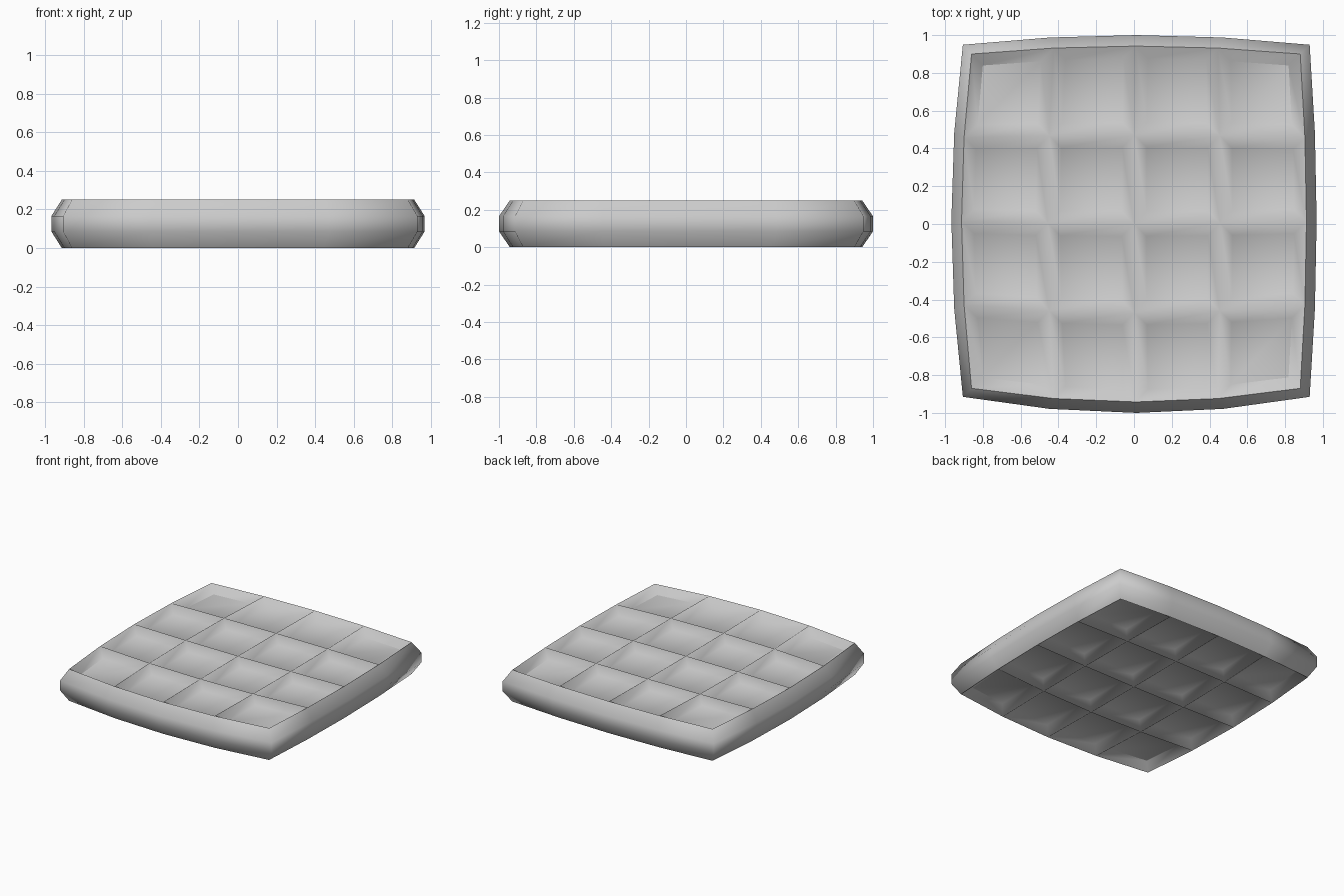
import bpy
import bmesh

cube = bpy.data.objects.get("Cube")
if cube:
    bpy.data.objects.remove(cube)

CELLS = 4
HEIGHT = 0.25

# Soft grey material
grey = bpy.data.materials.new("soft_grey")
grey.use_nodes = True
colour = (0.6, 0.6, 0.6, 1)
grey.diffuse_color = colour
bsdf = grey.node_tree.nodes["Principled BSDF"]
bsdf.inputs["Base Color"].default_value = colour
bsdf.inputs["Roughness"].default_value = 0.7


def bulged(u, v, corner, middle, shift):
    """Square coordinates mapped to a square with bowed sides."""
    x = shift[0] * v * v + u * (corner[0] + (middle[0] - corner[0]) * (1 - v * v))
    y = shift[1] * u * u + v * (corner[1] + (middle[1] - corner[1]) * (1 - u * u))
    return x, y


def inner(u, v):
    return bulged(u, v, (0.87, 0.885), (0.913, 0.942), (0.01, 0.015))


def outer(u, v):
    return bulged(u, v, (0.918, 0.932), (0.967, 1.0), (0.012, 0.017))


bm = bmesh.new()
steps = [2 * i / CELLS - 1 for i in range(CELLS + 1)]
border = ([(i, 0) for i in range(CELLS)] + [(CELLS, i) for i in range(CELLS)]
          + [(CELLS - i, CELLS) for i in range(CELLS)]
          + [(0, CELLS - i) for i in range(CELLS)])


def grid(z):
    return {(i, j): bm.verts.new((*inner(u, v), z))
            for i, u in enumerate(steps) for j, v in enumerate(steps)}


# Ridge grids on the top and underside
low, high = grid(0), grid(HEIGHT)
cells = []
for i in range(CELLS):
    for j in range(CELLS):
        keys = [(i, j), (i + 1, j), (i + 1, j + 1), (i, j + 1)]
        cells.append(bm.faces.new([high[k] for k in keys]))
        cells.append(bm.faces.new([low[k] for k in reversed(keys)]))

# Bevelled rim around the sides
rings = [[low[k] for k in border]]
for z in (0.085, 0.165):
    rings.append([bm.verts.new((*outer(steps[i], steps[j]), z)) for i, j in border])
rings.append([high[k] for k in border])
count = len(border)
for a, b in zip(rings, rings[1:]):
    for n in range(count):
        m = (n + 1) % count
        bm.faces.new((a[n], a[m], b[m], b[n]))

bm.normal_update()
for face in bm.faces:
    face.smooth = True

# Crisp outline where the rim meets the waffle surfaces
for ring in (rings[0], rings[-1]):
    for n in range(count):
        bm.edges.get((ring[n], ring[(n + 1) % count])).smooth = False

# Sunken pockets between the ridges
inset = bmesh.ops.inset_individual(bm, faces=cells, thickness=0.065,
                                   depth=-0.05, use_even_offset=True)
for face in inset["faces"]:
    face.smooth = True
bmesh.ops.recalc_face_normals(bm, faces=bm.faces[:])

mesh = bpy.data.meshes.new("waffle_slab")
bm.to_mesh(mesh)
bm.free()
mesh.materials.append(grey)
slab = bpy.data.objects.new("waffle_slab", mesh)
bpy.context.collection.objects.link(slab)
